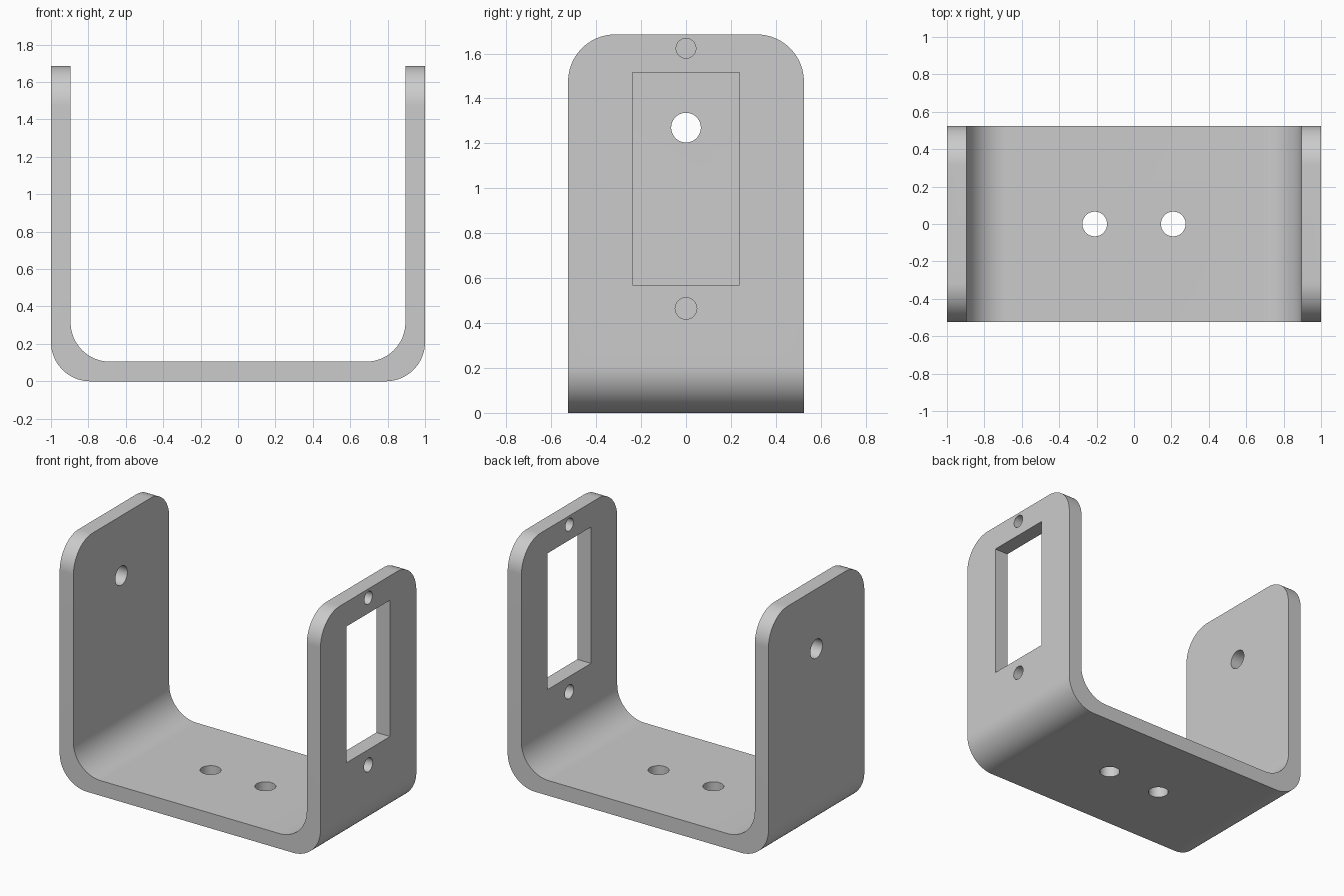
import bpy
import bmesh
from math import sin, cos, pi, radians
from mathutils import Matrix

cube = bpy.data.objects.get("Cube")
if cube:
    bpy.data.objects.remove(cube, do_unlink=True)

DEPTH, HEIGHT, WALL, RADIUS = 1.05, 1.685, 0.105, 0.21
HALF = DEPTH / 2

grey = bpy.data.materials.new("light grey")
grey.use_nodes = True
colour = (0.6, 0.6, 0.6, 1)
grey.diffuse_color = colour
grey.node_tree.nodes["Principled BSDF"].inputs["Base Color"].default_value = colour


def arc(cx, cz, start, end, steps=24):
    """Points on a corner arc, angles in degrees."""
    angles = [radians(start + (end - start) * i / steps) for i in range(steps + 1)]
    return [(cx + RADIUS * cos(a), cz + RADIUS * sin(a)) for a in angles]


def add_object(name, bm):
    bmesh.ops.recalc_face_normals(bm, faces=bm.faces)
    mesh = bpy.data.meshes.new(name)
    bm.to_mesh(mesh)
    bm.free()
    mesh.materials.append(grey)
    obj = bpy.data.objects.new(name, mesh)
    bpy.context.collection.objects.link(obj)
    return obj


def extrude(name, points, offset):
    """Extrude a closed 3D outline along an offset."""
    bm = bmesh.new()
    face = bm.faces.new([bm.verts.new(p) for p in points])
    new = bmesh.ops.extrude_face_region(bm, geom=[face])["geom"]
    verts = [v for v in new if isinstance(v, bmesh.types.BMVert)]
    bmesh.ops.translate(bm, verts=verts, vec=offset)
    return add_object(name, bm)


def drill(name, location, radius, axis):
    """Round cutter along x or z."""
    bm = bmesh.new()
    turn = Matrix.Rotation(pi / 2, 4, "Y") if axis == "x" else Matrix()
    bmesh.ops.create_cone(bm, cap_ends=True, segments=48, radius1=radius, radius2=radius,
                          depth=0.4, matrix=Matrix.Translation(location) @ turn)
    return add_object(name, bm)


def box(name, location, size):
    bm = bmesh.new()
    bmesh.ops.create_cube(bm, size=1, matrix=Matrix.Translation(location) @ Matrix.Diagonal((*size, 1)))
    return add_object(name, bm)


# U-shaped strip, half outline mirrored to the other side
outer = arc(1 - RADIUS, RADIUS, -90, 0) + [(1, HEIGHT)]
inner_edge = 1 - WALL
inner = [(inner_edge, HEIGHT)] + arc(inner_edge - RADIUS, WALL + RADIUS, 0, -90)
right_half = outer + inner
left_half = [(-x, z) for x, z in reversed(right_half)]
bracket = extrude("u_bracket", [(x, -HALF, z) for x, z in right_half + left_half], (0, DEPTH, 0))

# Side outline that rounds the top corners of both walls
top = HEIGHT - RADIUS
crown = arc(HALF - RADIUS, top, 0, 90) + arc(RADIUS - HALF, top, 90, 180)
side = [(-HALF - 0.1, top), (-HALF - 0.1, -0.1), (HALF + 0.1, -0.1), (HALF + 0.1, top)]
corner_form = extrude("corner_form", [(-1.1, y, z) for y, z in crown + side], (2.2, 0, 0))

# Openings: rectangular window, screw holes, pivot hole and base holes
wall_x = 1 - WALL / 2
cutters = [
    box("window_cutter", (wall_x, 0, 1.043), (0.4, 0.475, 0.945)),
    drill("upper_screw_cutter", (wall_x, 0, 1.623), 0.044, "x"),
    drill("lower_screw_cutter", (wall_x, 0, 0.465), 0.048, "x"),
    drill("pivot_cutter", (-wall_x, 0, 1.27), 0.066, "x"),
    drill("base_cutter_left", (0.21, 0, WALL / 2), 0.066, "z"),
    drill("base_cutter_right", (-0.21, 0, WALL / 2), 0.066, "z"),
]

bpy.context.view_layer.objects.active = bracket
for tool, operation in [(corner_form, "INTERSECT")] + [(c, "DIFFERENCE") for c in cutters]:
    mod = bracket.modifiers.new(tool.name, "BOOLEAN")
    mod.object, mod.operation, mod.solver = tool, operation, "EXACT"
    bpy.ops.object.modifier_apply(modifier=mod.name)
    bpy.data.objects.remove(tool, do_unlink=True)

# Smooth bends with crisp edges
bpy.ops.object.select_all(action="DESELECT")
bracket.select_set(True)
bpy.ops.object.shade_smooth_by_angle(angle=radians(30))
